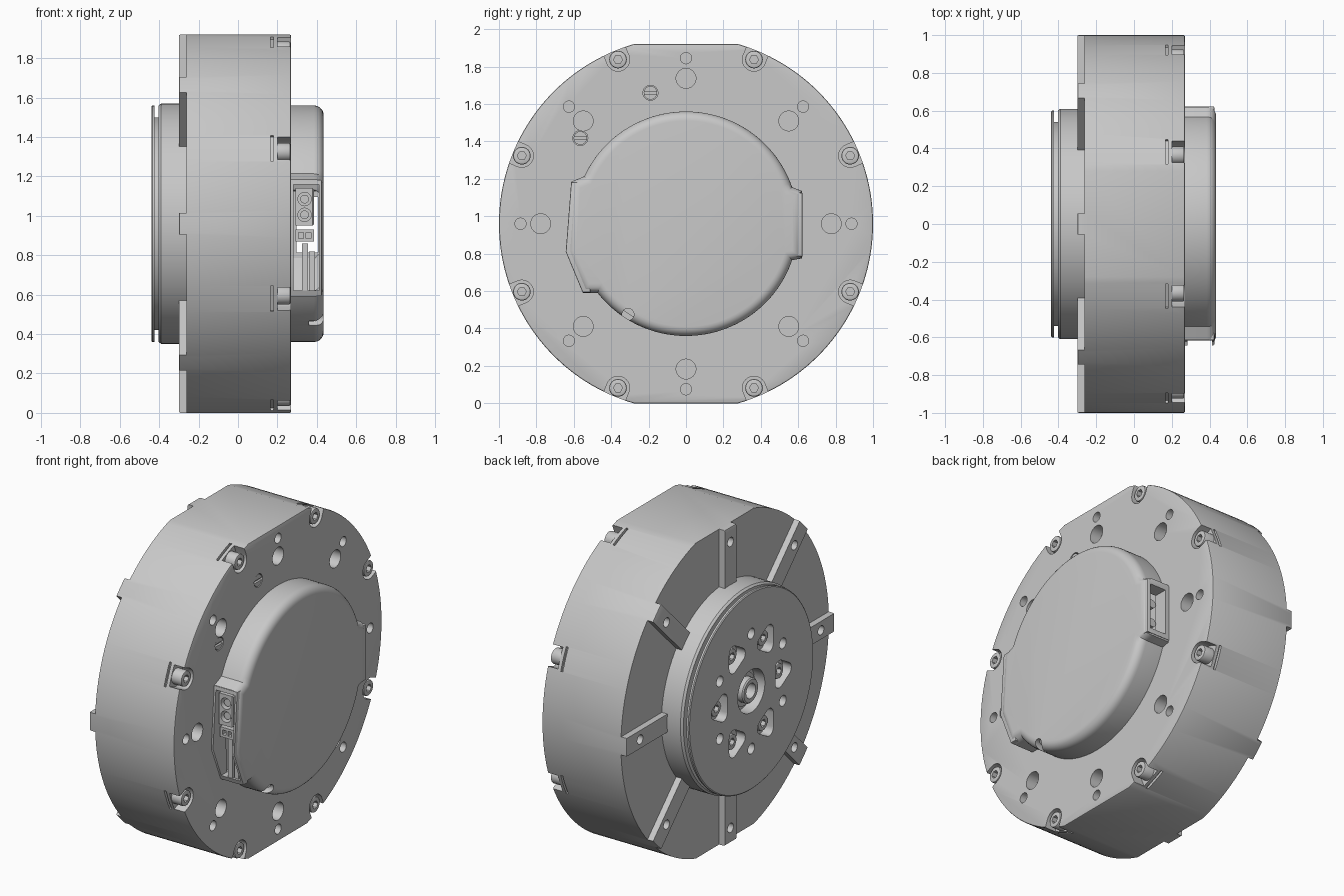
import bpy, bmesh, math
from math import cos, sin, radians, pi, tau

if "Cube" in bpy.data.objects:
    bpy.data.objects.remove(bpy.data.objects["Cube"])

AXIS_Z = 0.96

metal = bpy.data.materials.new("satin_grey")
metal.use_nodes = True
GREY = (0.58, 0.58, 0.58, 1)
metal.diffuse_color = GREY
metal.node_tree.nodes["Principled BSDF"].inputs["Base Color"].default_value = GREY


# Outlines are counter-clockwise (y, z) points measured from the motor axis
def arc(r, a0, a1, n, cy=0, cz=0):
    return [(cy + r * cos(radians(a0 + (a1 - a0) * i / n)),
             cz + r * sin(radians(a0 + (a1 - a0) * i / n))) for i in range(n + 1)]


def circle(r, n=32, cy=0, cz=0):
    return arc(r, 0, 360, n, cy, cz)[:-1]


def turn(pts, deg):
    c, s = cos(radians(deg)), sin(radians(deg))
    return [(y * c - z * s, y * s + z * c) for y, z in pts]


def box(y0, y1, z0, z1):
    return [(y0, z0), (y1, z0), (y1, z1), (y0, z1)]


def at(r, deg):
    return r * cos(radians(deg)), r * sin(radians(deg))


def inset(pts, d):
    """Move every side of an outline inward by d."""
    normals = []
    for i, (y, z) in enumerate(pts):
        v, w = pts[(i + 1) % len(pts)]
        length = math.hypot(v - y, w - z)
        normals.append(((z - w) / length, (v - y) / length))
    out = []
    for i, (y, z) in enumerate(pts):
        (a, b), (c, e) = normals[i - 1], normals[i]
        k = d / (1 + a * c + b * e)
        out.append((y + (a + c) * k, z + (b + e) * k))
    return out


def finish(name, bm):
    bmesh.ops.recalc_face_normals(bm, faces=bm.faces)
    me = bpy.data.meshes.new(name)
    bm.to_mesh(me)
    bm.free()
    me.materials.append(metal)
    ob = bpy.data.objects.new(name, me)
    bpy.context.collection.objects.link(ob)
    return ob


def skin(bm, rings):
    """Join rings of points with faces and close both ends."""
    loops = [[bm.verts.new(p) for p in ring] for ring in rings]
    n = len(loops[0])
    for a, b in zip(loops, loops[1:]):
        for i in range(n):
            bm.faces.new((a[i], a[(i + 1) % n], b[(i + 1) % n], b[i]))
    bm.faces.new(loops[0][::-1])
    bm.faces.new(loops[-1])


def prisms(name, items, rnd=0, segs=1, both=False):
    """Extrude every (outline, x0, x1) along x, rounding the x1 end or both ends."""
    bm = bmesh.new()
    for pts, x0, x1 in items:
        s = 1 if x1 > x0 else -1
        steps = [(rnd * (1 - cos(pi / 2 * k / segs)), rnd * (1 - sin(pi / 2 * k / segs)))
                 for k in range(segs + 1)] if rnd else [(0, 0)]
        layers = [(d, x0 + s * h) for d, h in reversed(steps)] if both else [(0, x0)]
        layers += [(d, x1 - s * h) for d, h in steps]
        skin(bm, [[(x, y, z + AXIS_Z) for y, z in inset(pts, d)] for d, x in layers])
    return finish(name, bm)


def lathe(name, profile, n=128):
    """Revolve (x, radius) points about the motor axis."""
    bm = bmesh.new()
    skin(bm, [[(x, y, z + AXIS_Z) for y, z in circle(r, n)] for x, r in profile])
    return finish(name, bm)


def cut(ob, cutter):
    cutter.hide_render = True
    mod = ob.modifiers.new("cut", 'BOOLEAN')
    mod.object, mod.operation, mod.solver = cutter, 'DIFFERENCE', 'EXACT'
    bpy.context.view_layer.update()
    ev = ob.evaluated_get(bpy.context.evaluated_depsgraph_get())
    me = bpy.data.meshes.new_from_object(ev)
    ob.modifiers.clear()
    ob.data = me
    bpy.data.objects.remove(cutter)


def y_rod(name, r, x, z, y0, y1):
    bpy.ops.mesh.primitive_cylinder_add(vertices=24, radius=r, depth=y1 - y0,
                                        location=(x, (y0 + y1) / 2, z), rotation=(pi / 2, 0, 0))
    ob = bpy.context.object
    ob.name = name
    ob.data.materials.append(metal)
    return ob


ribs = [45 * k for k in range(8)]
bolts = [a + 22.5 for a in ribs]

# Housing: a drum with flats on top and bottom
flat = math.degrees(math.asin(0.96))
outline = arc(1, -flat, flat, 72) + arc(1, 180 - flat, 180 + flat, 72)
housing = prisms("housing", [(outline, -0.30, 0.27)], 0.008, 2, both=True)

# Recessed panels that leave eight radial ribs
panel = turn([(0.5, 0.055), (1.1, 0.055)], -22.5) + turn([(1.1, -0.055), (0.5, -0.055)], 22.5)
cut(housing, prisms("panel_cutter", [(turn(panel, a), -0.4, -0.262) for a in bolts]))

# Rib holes, mounting holes and dowel holes
holes = []
for a in ribs:
    holes += [(circle(0.028, 24, *at(0.87, a)), -0.4, -0.22),
              (circle(0.053, 32, *at(0.777, a)), 0.20, 0.3),
              (circle(0.03, 24, *at(0.885, a)), 0.23, 0.3)]
cut(housing, prisms("hole_cutter", holes))

# Bolt pockets open to the rim, with a thin slot behind each
pocket = arc(0.062, 90, 270, 16, 0.95) + [(1.1, -0.062), (1.1, 0.062)]
pockets = []
for a in bolts:
    pockets += [(turn(pocket, a), 0.20, 0.3),
                (turn(box(0.982, 1.1, -0.07, 0.07), a), 0.166, 0.18)]
cut(housing, prisms("pocket_cutter", pockets))
plugs = [(-0.19, 0.70), (-0.565, 0.458)]
cut(housing, prisms("plug_cutter", [(circle(0.04, 24, *p), 0.24, 0.3) for p in plugs]))

# Bolts with hexagonal sockets
heads = prisms("housing_bolts", [(circle(0.047, 32, *at(0.95, a)), 0.19, 0.266) for a in bolts],
               0.008, 2)
cut(heads, prisms("socket_cutter", [(circle(0.024, 6, *at(0.95, a)), 0.235, 0.3) for a in bolts]))

# Slotted plugs
plug = prisms("slotted_plugs", [(circle(0.036, 24, *p), 0.23, 0.268) for p in plugs])
cut(plug, prisms("slot_cutter", [(box(y - 0.05, y + 0.05, z - 0.007, z + 0.007), 0.255, 0.3)
                                 for y, z in plugs]))

# Rotating output hub with a groove behind its lip
hub = lathe("output_hub", [(-0.25, 0.61), (-0.39, 0.61), (-0.403, 0.6), (-0.403, 0.54),
                           (-0.423, 0.54), (-0.423, 0.6), (-0.435, 0.6), (-0.44, 0.594)])
spokes = [60 * k for k in range(6)]
# Rounded triangular windows, pointing outward
window = [p for c in (0, 120, 240) for p in arc(0.04, c - 60, c + 60, 6,
                                                0.295 + at(0.05, c)[0], at(0.05, c)[1])]
hub_cuts = [(turn(window, a), -0.5, -0.38) for a in spokes]
hub_cuts += [(circle(0.032, 24, *at(0.35, a + 30)), -0.5, -0.36) for a in spokes]
hub_cuts.append((circle(0.13, 48), -0.5, -0.37))
cut(hub, prisms("hub_cutter", hub_cuts))
hub_bolts = prisms("hub_bolts", [(circle(0.046, 32, *at(0.3, a)), -0.37, -0.415) for a in spokes],
                   0.006, 2)
cut(hub_bolts, prisms("socket_cutter", [(circle(0.024, 6, *at(0.3, a)), -0.5, -0.39)
                                        for a in spokes]))
shaft = lathe("centre_shaft", [(-0.36, 0.1), (-0.395, 0.1), (-0.395, 0.075), (-0.43, 0.075),
                               (-0.437, 0.068)], 48)
cut(shaft, prisms("bore_cutter", [(circle(0.045, 32), -0.5, -0.38)]))

# Hollow electronics cover, round with a tab on each side
shape = ([(0.62, -0.185), (0.62, 0.175)] + arc(0.6, 19, 155, 56)
         + [(-0.612, 0.225), (-0.64, -0.15), (-0.55, -0.37)] + arc(0.6, 218, 341, 50))
cover = prisms("electronics_cover", [(shape, 0.265, 0.435)], 0.05, 6)
cut(cover, prisms("cavity_cutter", [(inset(shape, 0.03), 0.2, 0.422)], 0.045, 4))
front_port = box(-0.8, -0.48, -0.34, 0.2)
rear_port = box(0.48, 0.8, -0.145, 0.135)
cut(cover, prisms("opening_cutter", [(front_port, 0.282, 0.412), (rear_port, 0.297, 0.405),
                                     (circle(0.032, 24, -0.31, -0.485), 0.36, 0.5)]))

# Raised frames around the front and rear openings
frames = prisms("port_frames", [
    ([(-0.53, 0.222), (-0.614, 0.222), (-0.643, -0.15), (-0.553, -0.367), (-0.51, -0.367)],
     0.268, 0.425),
    (box(0.54, 0.623, -0.175, 0.165), 0.268, 0.425)], 0.006, 2)
cut(frames, prisms("port_cutter", [(front_port, 0.282, 0.412), (rear_port, 0.297, 0.405)]))

# Power connector with two round contacts, signal connector and cable block
power = prisms("power_connector", [(box(-0.6, -0.32, -0.01, 0.18), 0.292, 0.385)], 0.006, 1)
for z in (0.045, 0.125):
    cut(power, y_rod("contact_cutter", 0.034, 0.338, AXIS_Z + z, -0.7, -0.54))
    y_rod("power_contact", 0.022, 0.338, AXIS_Z + z, -0.585, -0.5)
signal = prisms("signal_connector", [(box(-0.59, -0.36, -0.09, -0.03), 0.292, 0.385)])
cut(signal, prisms("signal_cutter", [(box(-0.7, -0.55, -0.075, -0.045), x, x + 0.025)
                                     for x in (0.308, 0.345)]))
prisms("cable_block", [(box(-0.56, -0.4, -0.34, -0.1), 0.325, 0.355),
                       (box(-0.55, -0.4, -0.34, -0.14), 0.36, 0.39)])
for z in (0.9, 1.02):
    y_rod("rear_contact", 0.025, 0.338, z, 0.32, 0.56)

# Smooth curved walls while keeping the edges crisp
bpy.ops.object.select_all(action='DESELECT')
for ob in bpy.context.scene.objects:
    if ob.type == 'MESH' and metal.name in ob.data.materials:
        ob.select_set(True)
        bpy.context.view_layer.objects.active = ob
bpy.ops.object.shade_smooth_by_angle(angle=radians(30))
